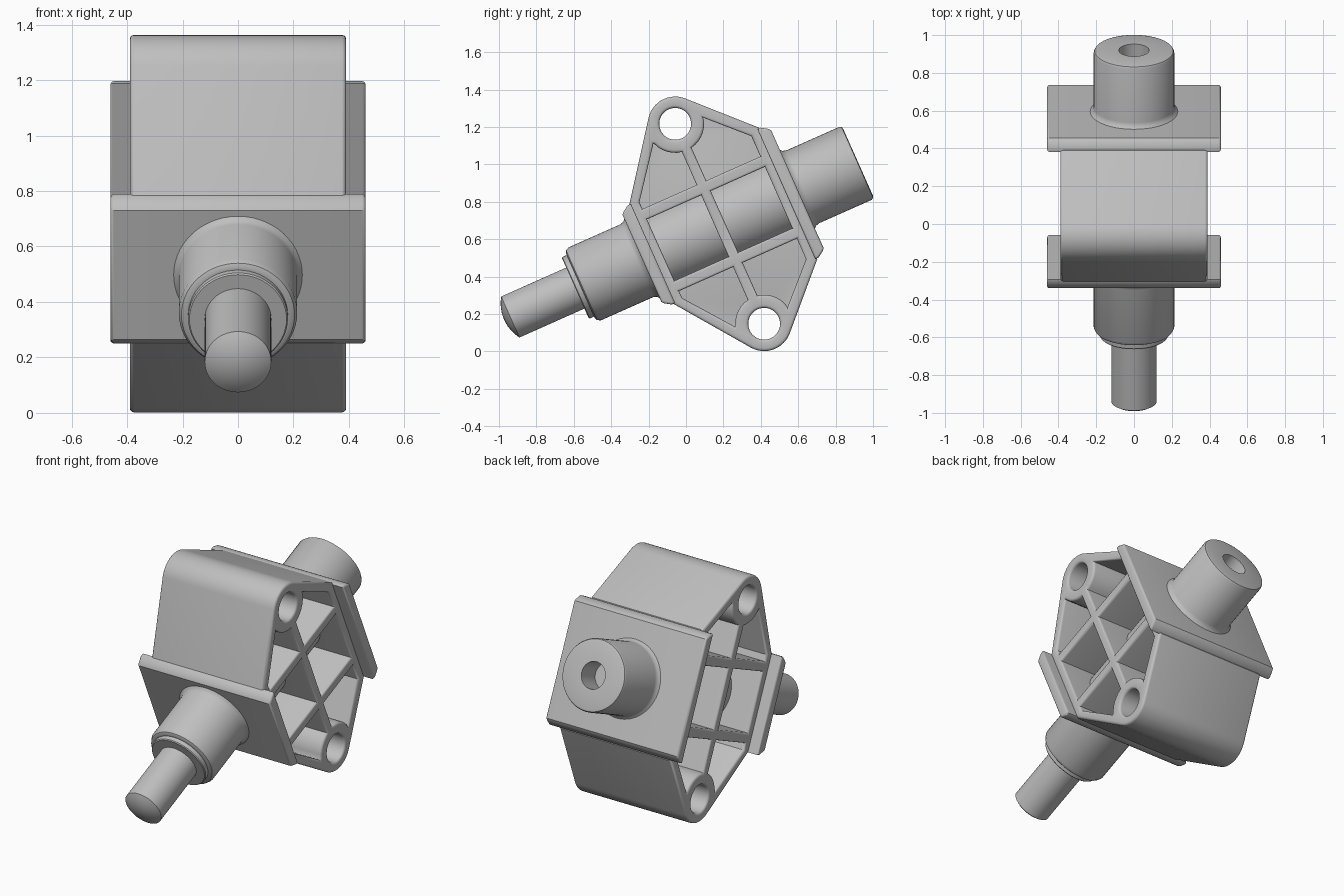
import bpy
import bmesh
import math
from math import cos, sin, pi
from mathutils import Matrix, Vector, geometry

if "Cube" in bpy.data.objects:
    bpy.data.objects.remove(bpy.data.objects["Cube"], do_unlink=True)

# One grey for the whole casting
grey = bpy.data.materials.new("cast_grey")
grey.use_nodes = True
grey.diffuse_color = (0.52, 0.52, 0.52, 1)
grey.node_tree.nodes["Principled BSDF"].inputs["Base Color"].default_value = grey.diffuse_color

# Everything is built in a frame (x, along shaft, across shaft), then tilted
TILT = Matrix.Translation((0, 0.18, 0.682)) @ Matrix.Rotation(math.radians(24), 4, 'X')


def finish(name, bm):
    bmesh.ops.remove_doubles(bm, verts=bm.verts[:], dist=1e-5)
    bmesh.ops.recalc_face_normals(bm, faces=bm.faces[:])
    mesh = bpy.data.meshes.new(name)
    bm.to_mesh(mesh)
    bm.free()
    mesh.materials.append(grey)
    obj = bpy.data.objects.new(name, mesh)
    bpy.context.scene.collection.objects.link(obj)
    obj.matrix_world = TILT
    bpy.ops.object.select_all(action='DESELECT')
    obj.select_set(True)
    bpy.context.view_layer.objects.active = obj
    bpy.ops.object.shade_smooth_by_angle(angle=math.radians(35))
    return obj


def circle(c, r, n=40):
    return [Vector((c[0] + r * cos(2 * pi * i / n), c[1] + r * sin(2 * pi * i / n))) for i in range(n)]


def wind(loop, ccw):
    area = sum(a.x * b.y - b.x * a.y for a, b in zip(loop, loop[1:] + loop[:1]))
    return loop if (area > 0) == ccw else loop[::-1]


def offset(loop, d):
    """Move a loop into the material on its left side."""
    out = []
    for i, p in enumerate(loop):
        e1 = (p - loop[i - 1]).normalized()
        e2 = (loop[(i + 1) % len(loop)] - p).normalized()
        n1, n2 = Vector((-e1.y, e1.x)), Vector((-e2.y, e2.x))
        out.append(p + (n1 + n2) * (d / (1 + n1.dot(n2))))
    return out


def bridge(bm, a, b):
    for i in range(len(a)):
        j = (i + 1) % len(a)
        bm.faces.new((a[i], a[j], b[j], b[i]))


def prism(name, outer, holes, half, rim):
    """Plate across x with holes and rounded rims."""
    bm = bmesh.new()
    steps = [(half - rim * (1 - sin(a)), rim * (1 - cos(a))) for a in (0, pi / 6, pi / 3, pi / 2)]
    levels = [(-x, d) for x, d in reversed(steps)] + steps
    ends = {-1: [], 1: []}
    for loop in [wind(outer, True)] + [wind(h, False) for h in holes]:
        rings = [[bm.verts.new((x, p.x, p.y)) for p in offset(loop, d)] for x, d in levels]
        for a, b in zip(rings, rings[1:]):
            bridge(bm, a, b)
        for side, ring in ((-1, rings[0]), (1, rings[-1])):
            ends[side] += [bm.edges.get((ring[i - 1], ring[i])) for i in range(len(ring))]
    for side, edges in ends.items():
        bmesh.ops.triangle_fill(bm, edges=edges, use_beauty=True, normal=(side, 0, 0))
    return finish(name, bm)


def lathe(name, profile, n=56):
    """Turn (position, radius) points around the shaft axis."""
    bm = bmesh.new()
    rings = [[bm.verts.new((r * cos(2 * pi * i / n), u, r * sin(2 * pi * i / n))) for i in range(n)]
             for u, r in profile]
    for a, b in zip(rings, rings[1:]):
        bridge(bm, a, b)
    return finish(name, bm)


# Housing outline: two bosses wrapped together with the mounting sides
BOSS = 0.585
points = circle((0, BOSS), 0.146, 48) + circle((0, -BOSS), 0.146, 48)
for s in (-1, 1):
    points += [Vector((0.40, s * 0.385)), Vector((-0.40, s * 0.29))]
outline = wind([points[i] for i in geometry.convex_hull_2d(points)], True)

# Pockets between the ribs
pockets = []
for t, wall, shoulder in ((1, 0.36, 0.555), (-1, 0.28, 0.535)):
    pockets.append([Vector((t * u, w)) for u, w in
                    ((0.028, -0.18), (0.345, -0.18), (0.345, 0.18), (0.028, 0.18))])
    arc = [math.radians(a) for a in range(-20, -80, -10)]
    shape = [(0.028, 0.24), (0.345, 0.24), (0.345, wall), (0.15, shoulder)]
    shape += [(0.155 * cos(a), BOSS + 0.155 * sin(a)) for a in arc]
    shape.append((0.028, BOSS - 0.152))
    for s in (-1, 1):
        pockets.append([Vector((t * u, s * w)) for u, w in shape])
bolt_holes = [circle((0, s * BOSS), 0.085) for s in (-1, 1)]
prism("ribbed_housing", outline, pockets + bolt_holes, 0.39, 0.015)

# Thin web closing the pockets halfway through
prism("centre_web", offset(outline, 0.03), [circle((0, s * BOSS), 0.1) for s in (-1, 1)], 0.02, 0.002)

# Wider mounting plates at both ends of the housing
for name, t, outer, inner in (("front_flange", -1, 0.255, 0.29), ("back_flange", 1, 0.345, 0.38)):
    prism(name, [Vector((t * u, w)) for u, w in
                 ((0.39, -inner), (0.41, -inner), (0.445, -outer - 0.012), (0.455, -outer),
                  (0.455, outer), (0.445, outer + 0.012), (0.41, inner), (0.39, inner))],
          [], 0.46, 0.012)

# Shaft: domed pin, stepped collar, through barrel and bored back end
lathe("shaft", [
    (-1.262, 0), (-1.259, 0.035), (-1.25, 0.07), (-1.237, 0.1), (-1.225, 0.12),
    (-0.845, 0.12), (-0.845, 0.175), (-0.84, 0.18), (-0.815, 0.18), (-0.815, 0.19),
    (-0.808, 0.204), (-0.79, 0.2135), (-0.485, 0.2135), (-0.465, 0.22), (-0.45, 0.238),
    (-0.44, 0.2135), (0.44, 0.2135), (0.45, 0.238), (0.465, 0.22), (0.485, 0.2135),
    (0.795, 0.2135), (0.806, 0.208), (0.81, 0.195), (0.81, 0.08), (0.66, 0.08), (0.66, 0)])
